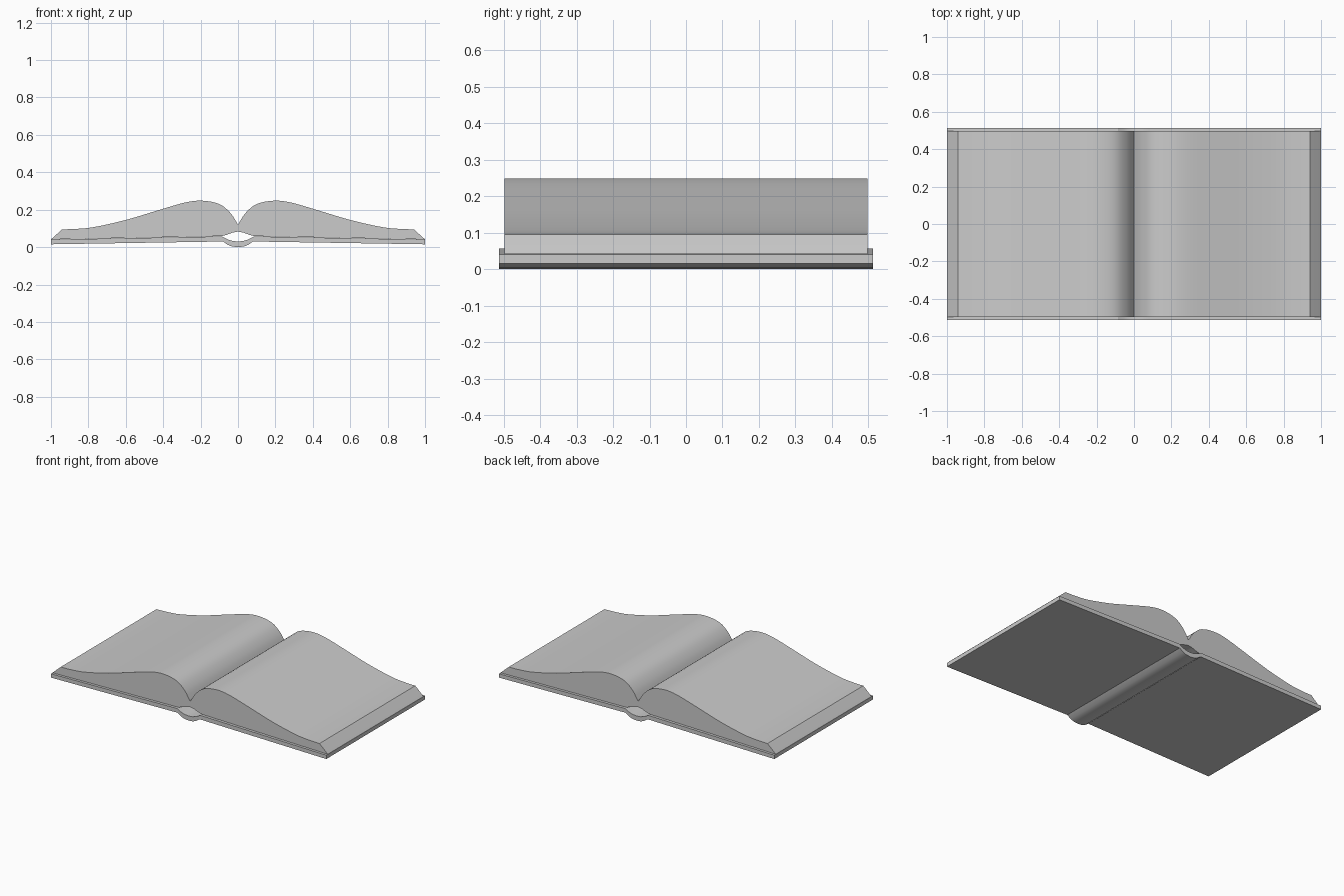
import bpy, bmesh
from mathutils import Vector
from math import radians

if "Cube" in bpy.data.objects:
    bpy.data.objects.remove(bpy.data.objects["Cube"])


def smooth_curve(pts, steps=4):
    """Catmull-Rom curve through 2D points."""
    p = [Vector(q) for q in pts]
    p = [2 * p[0] - p[1]] + p + [2 * p[-1] - p[-2]]
    out = []
    for a, b, c, d in zip(p, p[1:], p[2:], p[3:]):
        for i in range(steps):
            t = i / steps
            out.append(0.5 * (2 * b + (c - a) * t + (2 * a - 5 * b + 4 * c - d) * t * t
                              + (3 * b - a - 3 * c + d) * t ** 3))
    return out + [p[-2]]


def mirrored(half):
    """Line from -x to +x; half starts on x = 0."""
    half = [tuple(q) for q in half]
    return [(-x, z) for x, z in reversed(half[1:])] + half


def extrude_between(name, lower, upper, half_depth):
    """Solid between a lower and an upper XZ line, extruded along y."""
    outline = mirrored(lower) + mirrored(upper)[::-1]
    bm = bmesh.new()
    face = bm.faces.new([bm.verts.new((x, -half_depth, z)) for x, z in outline])
    res = bmesh.ops.extrude_face_region(bm, geom=[face], use_keep_orig=True)
    verts = [g for g in res["geom"] if isinstance(g, bmesh.types.BMVert)]
    bmesh.ops.translate(bm, verts=verts, vec=(0, 2 * half_depth, 0))
    bmesh.ops.recalc_face_normals(bm, faces=bm.faces[:])
    mesh = bpy.data.meshes.new(name)
    bm.to_mesh(mesh)
    bm.free()
    obj = bpy.data.objects.new(name, mesh)
    bpy.context.collection.objects.link(obj)
    bpy.ops.object.select_all(action='DESELECT')
    obj.select_set(True)
    bpy.context.view_layer.objects.active = obj
    bpy.ops.object.shade_smooth_by_angle(angle=radians(25))
    return obj


# Cover: two thin boards joined by a sagging spine
cover_lower = [(0, 0), (0.03, 0.003), (0.055, 0.012), (0.08, 0.03), (1, 0.015)]
cover_upper = [(0, 0.03), (0.03, 0.033), (0.055, 0.041), (0.085, 0.057), (1, 0.04)]
extrude_between("cover", cover_lower, cover_upper, 0.512)

# Pages: two swelling halves meeting in the central gutter
page_lower = [(0, 0.083), (0.03, 0.077), (0.06, 0.066), (0.085, 0.059), (1, 0.041)]
page_top = smooth_curve([(0, 0.12), (0.04, 0.182), (0.1, 0.23), (0.19, 0.248),
                         (0.28, 0.239), (0.42, 0.199), (0.6, 0.145),
                         (0.77, 0.107), (0.87, 0.097), (0.94, 0.095)])
extrude_between("pages", page_lower, page_top + [(0.998, 0.043)], 0.497)
